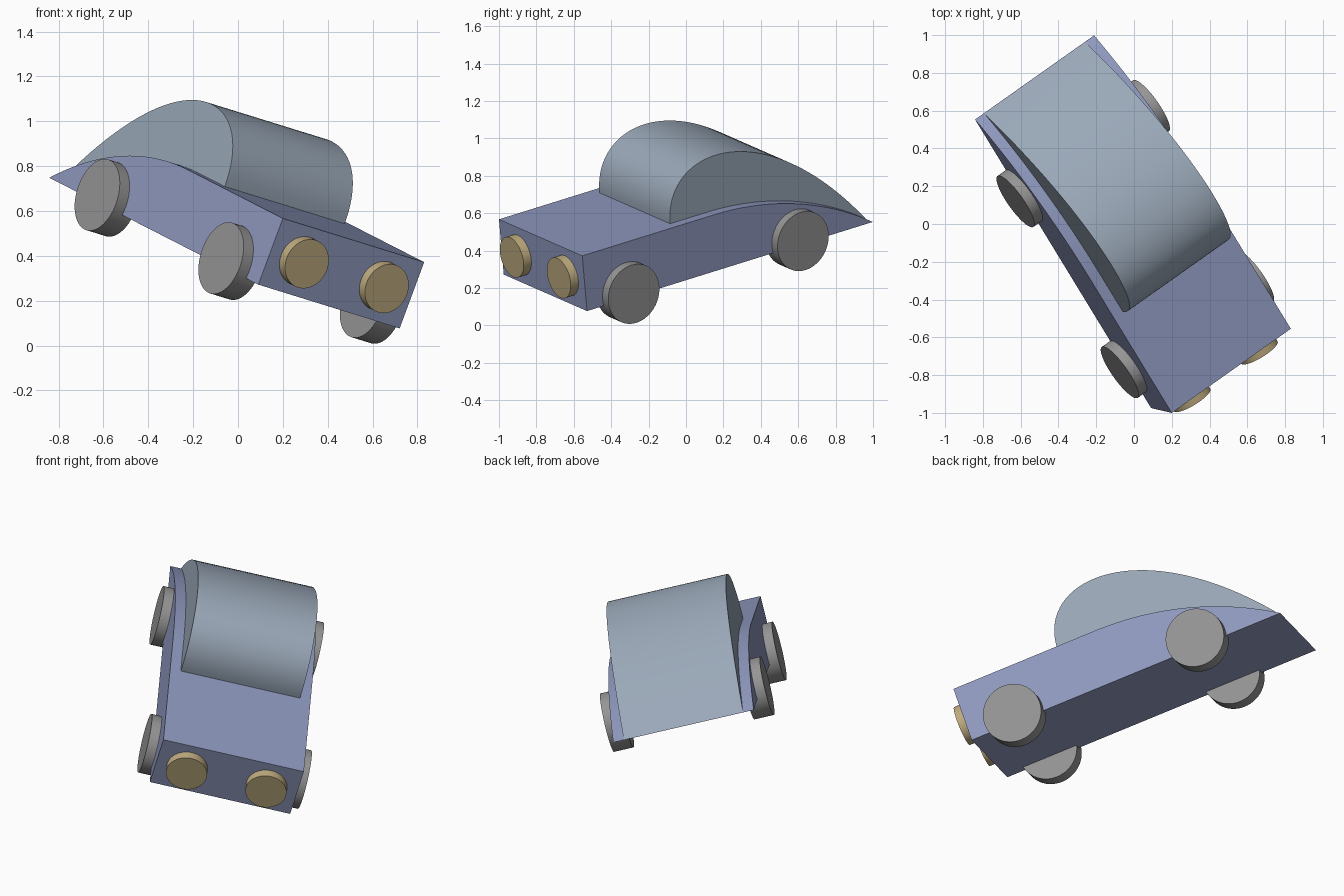
import bpy, bmesh, math
from mathutils import Vector, Matrix

if "Cube" in bpy.data.objects:
    bpy.data.objects.remove(bpy.data.objects["Cube"])

# Tilted car frame: local x = width, y = length (front to tail), z = up from the underside
w = Vector((0.791, 0.559, -0.245)).normalized()
u = Vector((0.348, -0.079, 0.934))
u = (u - w * u.dot(w)).normalized()
b = u.cross(w)
FRAME = Matrix((w, b, u)).transposed().to_4x4()
FRAME.translation = Vector((0.2, -1.0, 0.567)) - u * 0.316
WIDTH, LENGTH, HEIGHT = 0.796, 1.852, 0.316


def material(name, rgb):
    m = bpy.data.materials.new(name)
    lin = [((c / 255 + 0.055) / 1.055) ** 2.4 for c in rgb]
    m.diffuse_color = (*lin, 1)
    m.use_nodes = True
    m.node_tree.nodes["Principled BSDF"].inputs["Base Color"].default_value = m.diffuse_color
    return m


BODY = material("blue paint", (144, 154, 192))
CABIN = material("grey blue cabin", (154, 168, 184))
TYRE = material("grey tyre", (149, 149, 149))
LAMP = material("tan lamp", (190, 171, 127))


def finish(name, bm, mat):
    bmesh.ops.recalc_face_normals(bm, faces=bm.faces[:])
    bm.transform(FRAME)
    me = bpy.data.meshes.new(name)
    bm.to_mesh(me)
    bm.free()
    ob = bpy.data.objects.new(name, me)
    bpy.context.collection.objects.link(ob)
    me.materials.append(mat)
    bpy.context.view_layer.objects.active = ob
    bpy.ops.object.select_all(action='DESELECT')
    ob.select_set(True)
    bpy.ops.object.shade_smooth_by_angle(angle=math.radians(25))
    return ob


def extrude_profile(name, pts, x0, x1, mat):
    bm = bmesh.new()
    face = bm.faces.new([bm.verts.new((x0, y, z)) for y, z in pts])
    new = bmesh.ops.extrude_face_region(bm, geom=[face], use_keep_orig=True)["geom"]
    verts = [v for v in new if isinstance(v, bmesh.types.BMVert)]
    bmesh.ops.translate(bm, verts=verts, vec=(x1 - x0, 0, 0))
    return finish(name, bm, mat)


def disc(name, centre, radius, depth, rot, mat):
    bm = bmesh.new()
    bmesh.ops.create_cone(bm, cap_ends=True, segments=64, radius1=radius, radius2=radius,
                          depth=depth, matrix=Matrix.Translation(centre) @ rot)
    return finish(name, bm, mat)


# Wedge body: flat bonnet, then a circular arc down to a sharp tail
start = 0.85
run = LENGTH - start
R = (run ** 2 + HEIGHT ** 2) / (2 * HEIGHT)
sweep = math.asin(run / R)
arc = [(start + R * math.sin(sweep * i / 32), HEIGHT - R + R * math.cos(sweep * i / 32))
       for i in range(33)]
extrude_profile("car_body", [(0, 0), (0, HEIGHT)] + arc, 0, WIDTH, BODY)

# Rounded cabin: one cubic curve from windscreen base to the tail
P = [Vector((0.61, HEIGHT)), Vector((0.61, HEIGHT + 0.42)),
     Vector((1.25, HEIGHT + 0.48)), Vector((LENGTH - 0.003, 0.002))]
curve = []
for i in range(49):
    t = i / 48
    s = 1 - t
    curve.append(P[0] * s**3 + P[1] * 3*s*s*t + P[2] * 3*s*t*t + P[3] * t**3)
extrude_profile("cabin", curve, 0.06, WIDTH - 0.06, CABIN)

# Four wheels centred on the body sides
for end, y in (("front", 0.27), ("rear", 1.367)):
    for side, x in (("left", 0), ("right", WIDTH)):
        disc(f"{end}_{side}_wheel", (x, y, 0.038), 0.165, 0.11,
             Matrix.Rotation(math.pi / 2, 4, 'Y'), TYRE)

# Two round headlights
for side, s in (("left", -1), ("right", 1)):
    disc(f"{side}_headlight", (WIDTH / 2 + s * 0.225, 0, HEIGHT / 2), 0.113, 0.10,
         Matrix.Rotation(math.pi / 2, 4, 'X'), LAMP)
